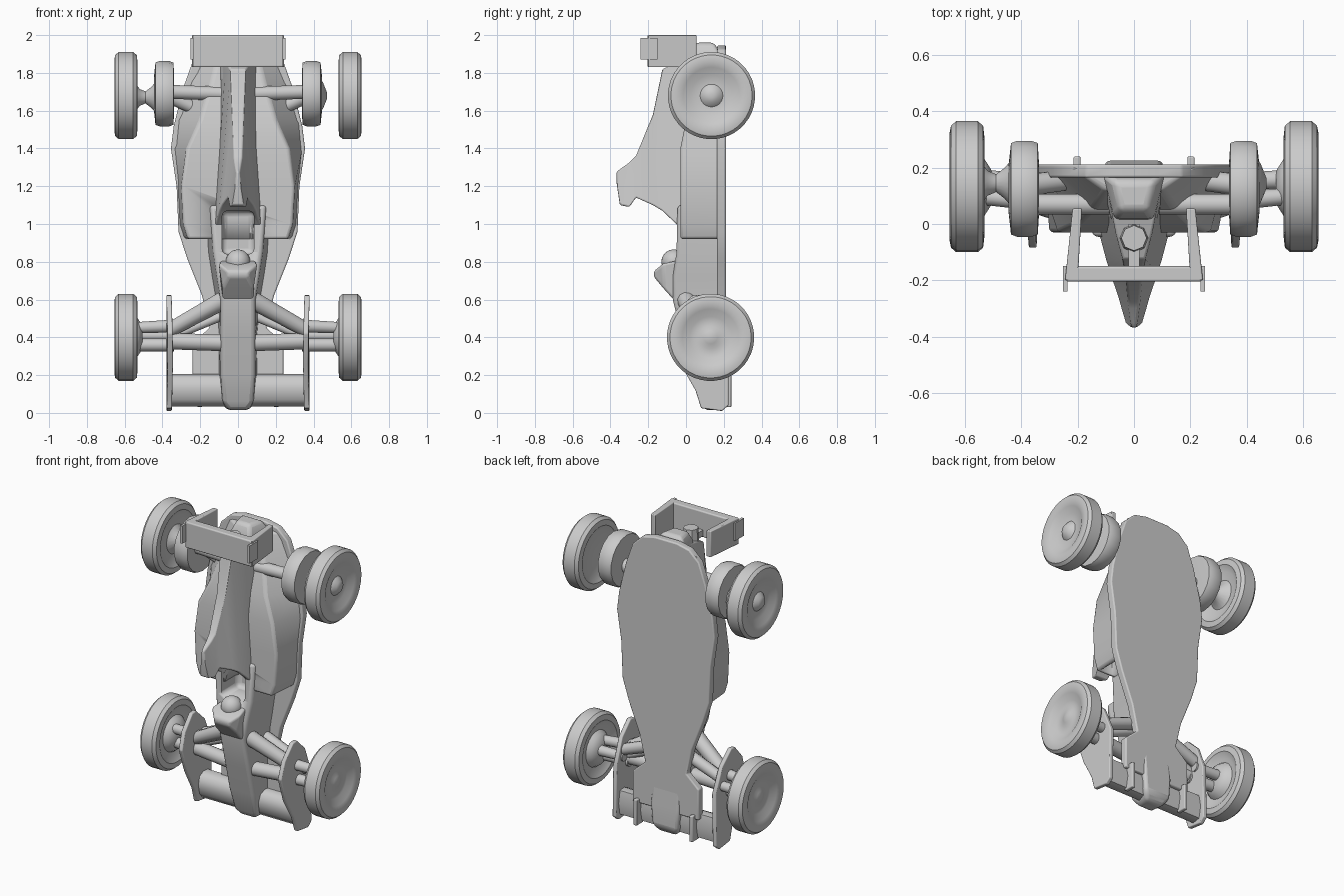
import bpy, bmesh, math
from mathutils import Vector


def loft(name, rings, mirror=False, bevel=0.0, angle=35):
    """Skin a list of equal-length point rings, cap both ends."""
    bm = bmesh.new()
    vs = [[bm.verts.new(p) for p in r] for r in rings]
    n = len(vs[0])
    for a, b in zip(vs, vs[1:]):
        for i in range(n):
            j = (i + 1) % n
            bm.faces.new((a[i], a[j], b[j], b[i]))
    bm.faces.new(vs[0])
    bm.faces.new(vs[-1])
    bmesh.ops.recalc_face_normals(bm, faces=bm.faces)
    me = bpy.data.meshes.new(name)
    bm.to_mesh(me)
    bm.free()
    ob = bpy.data.objects.new(name, me)
    bpy.context.collection.objects.link(ob)
    bpy.ops.object.select_all(action='DESELECT')
    ob.select_set(True)
    bpy.context.view_layer.objects.active = ob
    bpy.ops.object.shade_smooth_by_angle(angle=math.radians(angle))
    if bevel:
        m = ob.modifiers.new("bevel", 'BEVEL')
        m.width, m.segments, m.limit_method = bevel, 3, 'ANGLE'
    if mirror:
        ob.modifiers.new("mirror", 'MIRROR')
    return ob


def box(name, x, y, z, **kw):
    return loft(name, [[(x[0], y[0], k), (x[1], y[0], k), (x[1], y[1], k), (x[0], y[1], k)] for k in z], **kw)


def lathe(name, y, z, profile, segs=40, **kw):
    """Turn an (x, radius) profile around an axle parallel to x."""
    t = [2 * math.pi * (i + 0.5) / segs for i in range(segs)]
    return loft(name, [[(x, y + r * math.cos(a), z + r * math.sin(a)) for a in t] for x, r in profile], **kw)


def rod(name, a, b, r1, r2, segs=12, **kw):
    a, b = Vector(a), Vector(b)
    d = (b - a).normalized()
    u = d.orthogonal().normalized()
    v = d.cross(u)
    t = [2 * math.pi * i / segs for i in range(segs)]
    return loft(name, [[p + (u * math.cos(k) + v * math.sin(k)) * r for k in t] for p, r in ((a, r1), (b, r2))], **kw)


def body(name, sections, **kw):
    """Sections along z: (z, bottom half width, top half width, y top, y bottom)."""
    return loft(name, [[(-wt, yt, z), (wt, yt, z), (wb, yb, z), (-wb, yb, z)]
                       for z, wb, wt, yt, yb in sections], **kw)


def fairing(name, slices, **kw):
    """Slices along y: (y, z front, z back, half width front, half width back)."""
    return loft(name, [[(-wf, y, zf), (wf, y, zf), (wb, y, zb), (-wb, y, zb)]
                       for y, zf, zb, wf, wb in slices], **kw)


def cut(ob, cutter):
    m = ob.modifiers.new("cut", 'BOOLEAN')
    m.operation, m.object, m.solver = 'DIFFERENCE', cutter, 'EXACT'


# cutters for cockpit and radiator inlets
cockpit = box("cockpit_cutter", (-0.085, 0.085), (-0.26, 0.12), (0.84, 1.07), bevel=0.03)
inlet = box("inlet_cutter", (0.17, 0.255), (0.0, 0.14), (0.85, 1.04), mirror=True)

# floor plate
half = [(0.08, 1.945), (0.17, 1.925), (0.24, 1.86), (0.29, 1.72), (0.34, 1.52), (0.355, 1.4),
        (0.325, 1.2), (0.315, 0.96), (0.27, 0.82), (0.19, 0.62), (0.15, 0.45), (0.24, 0.37), (0.24, 0.17)]
outline = half + [(-x, z) for x, z in reversed(half)]
loft("floor", [[(x, y, z) for x, z in outline] for y in (0.165, 0.212)], bevel=0.008)

# side pods
pods = body("side_pods", [
    (0.92, 0.285, 0.265, -0.03, 0.2), (1.0, 0.31, 0.29, -0.03, 0.2), (1.2, 0.32, 0.3, -0.03, 0.2),
    (1.4, 0.345, 0.27, -0.03, 0.2), (1.55, 0.335, 0.2, 0.0, 0.2), (1.75, 0.28, 0.14, 0.06, 0.2),
    (1.9, 0.22, 0.1, 0.12, 0.2)], bevel=0.015)
# nose and driver tub
tub = body("nose_and_tub", [
    (0.015, 0.06, 0.05, 0.1, 0.19), (0.06, 0.095, 0.08, 0.07, 0.225), (0.2, 0.105, 0.09, 0.03, 0.225),
    (0.4, 0.1, 0.09, -0.02, 0.2), (0.6, 0.12, 0.09, -0.07, 0.2), (0.72, 0.14, 0.11, -0.07, 0.2),
    (0.85, 0.16, 0.13, -0.05, 0.2), (1.1, 0.17, 0.15, -0.045, 0.19)], bevel=0.02)
# engine cover with air box
cover = fairing("engine_cover", [
    (-0.368, 1.22, 1.275, 0.01, 0.008), (-0.35, 1.1, 1.29, 0.03, 0.012), (-0.3, 1.09, 1.325, 0.045, 0.018),
    (-0.265, 1.14, 1.36, 0.055, 0.022), (-0.175, 1.1, 1.58, 0.085, 0.03), (-0.125, 1.07, 1.82, 0.1, 0.04),
    (-0.03, 0.98, 1.86, 0.125, 0.065), (0.1, 0.98, 1.9, 0.14, 0.09)], bevel=0.008)
for part in (pods, tub, cover):
    cut(part, cockpit)
cut(pods, inlet)

# windscreen wedge, helmet, gearbox and exhaust
fairing("windscreen", [(-0.17, 0.72, 0.75, 0.05, 0.06), (-0.12, 0.66, 0.79, 0.08, 0.105),
                       (-0.03, 0.56, 0.81, 0.08, 0.09)], bevel=0.012)
bpy.ops.mesh.primitive_uv_sphere_add(segments=24, ring_count=14, radius=0.065, location=(0, -0.065, 0.8))
bpy.context.object.name = "helmet"
bpy.ops.object.shade_smooth()
body("gearbox", [(1.75, 0.12, 0.08, 0.0, 0.18), (1.9, 0.11, 0.07, 0.02, 0.18),
                 (1.96, 0.07, 0.05, 0.05, 0.15)], bevel=0.02)
rod("exhaust", (0, -0.05, 1.78), (0, -0.05, 1.93), 0.055, 0.045, segs=8)

# rear wing
box("rear_wing", (-0.24, 0.24), (-0.205, -0.15), (1.83, 2.0), bevel=0.008)
loft("rear_wing_endplate", [[(a, y, 1.83), (b, y, 1.83), (b, y, 2.0), (a, y, 2.0)]
                            for y, a, b in ((-0.2, 0.2, 0.245), (0.055, 0.185, 0.218))], mirror=True, bevel=0.005)
box("rear_wing_fin", (0.236, 0.252), (-0.24, -0.15), (1.87, 1.985), mirror=True)
box("rear_wing_pylon", (-0.02, 0.02), (-0.18, 0.0), (1.84, 1.88))

# wheels: dished faces with a small hub
for name, y, z, hub in (("rear_wheel", 0.135, 1.68, 0.65), ("front_wheel", 0.13, 0.4, 0.635)):
    lathe(name, y, z, [(hub, 0.01), (hub - 0.005, 0.035), (0.62, 0.06), (0.622, 0.11), (0.645, 0.15),
                       (0.655, 0.19), (0.65, 0.215), (0.632, 0.231), (0.555, 0.231), (0.536, 0.215),
                       (0.532, 0.18), (0.555, 0.14), (0.555, 0.01)], mirror=True)

# rear axle, drums and hubs
rod("rear_axle", (0.08, 0.07, 1.69), (0.37, 0.07, 1.7), 0.038, 0.038, mirror=True)
rod("rear_lower_arm", (0.2, 0.16, 1.6), (0.37, 0.14, 1.68), 0.035, 0.04, mirror=True)
lathe("rear_drum", 0.125, 1.69, [(0.338, 0.1), (0.342, 0.165), (0.365, 0.173), (0.415, 0.173),
                                 (0.437, 0.165), (0.445, 0.09)], segs=18, mirror=True, angle=25)
lathe("rear_hub_left", 0.145, 1.67, [(-0.43, 0.09), (-0.46, 0.055), (-0.49, 0.032),
                                     (-0.52, 0.045), (-0.56, 0.1)], segs=20)
lathe("rear_hub_right", 0.145, 1.68, [(0.43, 0.1), (0.45, 0.07), (0.47, 0.02)], segs=20)

# front suspension
arms = [("upper_rear_arm", (0.07, 0.0, 0.6), (0.36, 0.08, 0.44), 0.05, 0.04),
        ("upper_front_arm", (0.07, 0.05, 0.37), (0.36, 0.08, 0.38), 0.045, 0.045),
        ("lower_rear_arm", (0.07, 0.14, 0.56), (0.36, 0.14, 0.45), 0.04, 0.035),
        ("push_rod", (0.07, 0.1, 0.52), (0.36, 0.1, 0.4), 0.025, 0.025),
        ("axle_upper", (0.34, 0.08, 0.46), (0.56, 0.1, 0.45), 0.035, 0.03),
        ("axle_lower", (0.34, 0.09, 0.36), (0.56, 0.11, 0.36), 0.035, 0.035),
        ("axle_back", (0.34, 0.15, 0.41), (0.56, 0.16, 0.41), 0.03, 0.035)]
for name, a, b, r1, r2 in arms:
    rod("front_" + name, a, b, r1, r2, mirror=True)
lathe("front_hub", 0.13, 0.4, [(0.505, 0.06), (0.53, 0.1), (0.56, 0.12)], segs=20, mirror=True)

# front wing, endplates and under-fins
wing = [(0.13, 0.035), (0.1, 0.07), (0.085, 0.13), (0.1, 0.185), (0.14, 0.205), (0.185, 0.2), (0.2, 0.12), (0.185, 0.045)]
loft("front_wing", [[(x, y, z) for y, z in wing] for x in (-0.35, 0.35)], angle=60)
plate = [(0.03, 0.62), (-0.05, 0.53), (-0.085, 0.42), (-0.03, 0.26), (0.05, 0.12), (0.08, 0.025),
         (0.19, 0.01), (0.225, 0.04), (0.225, 0.38), (0.16, 0.54), (0.07, 0.625)]
loft("front_wing_endplate", [[(x + 0.03 * abs(z - 0.3), y, z) for y, z in plate] for x in (0.342, 0.37)],
     mirror=True, bevel=0.006)
box("front_under_fin", (0.19, 0.215), (0.17, 0.24), (0.03, 0.2), mirror=True, bevel=0.006)

for c in (cockpit, inlet):
    c.hide_render = True
    c.display_type = 'WIRE'
